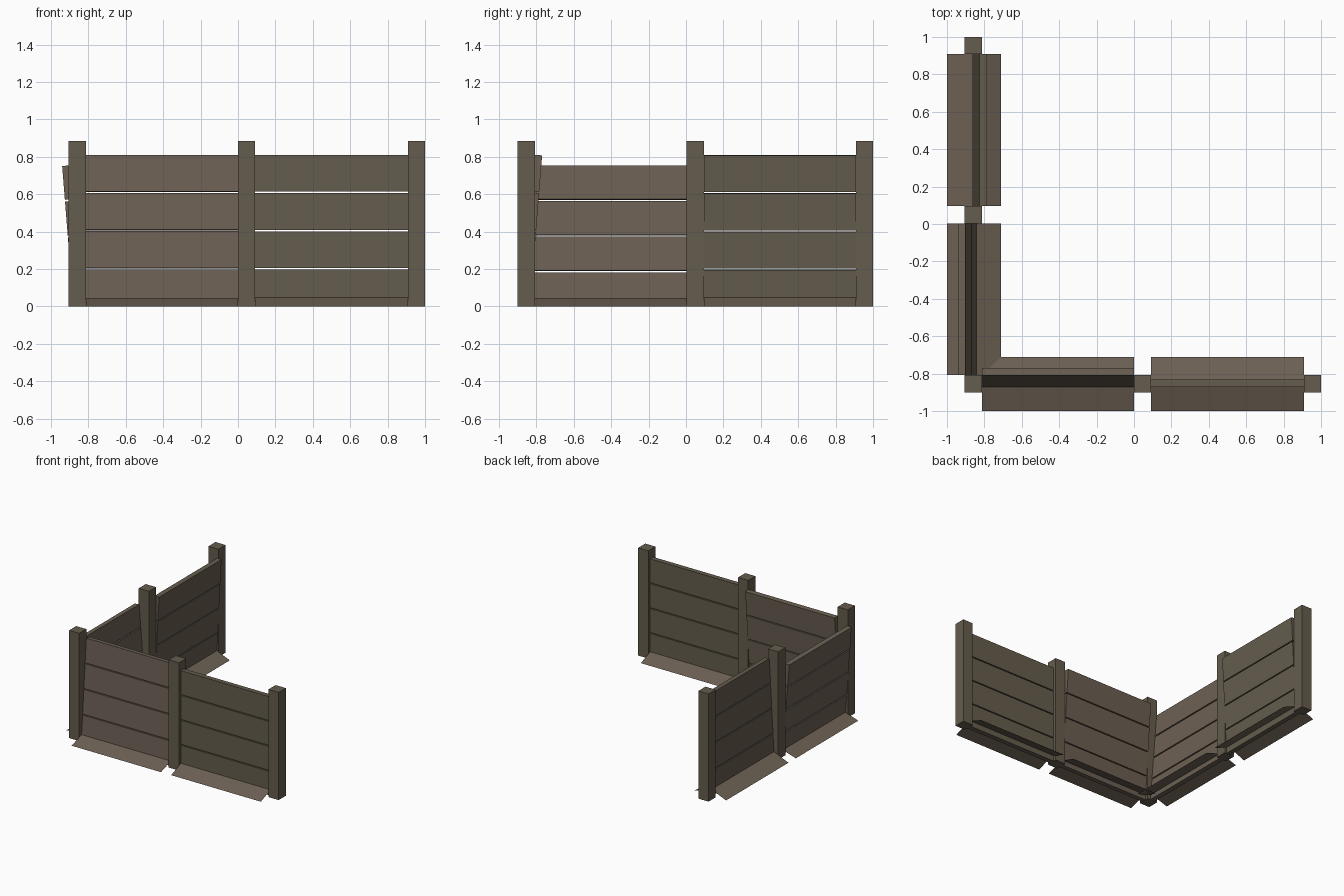
import bpy, math

if "Cube" in bpy.data.objects:
    bpy.data.objects.remove(bpy.data.objects["Cube"])


def material(name, rgb):
    m = bpy.data.materials.new(name)
    lin = [((c / 255 + 0.055) / 1.055) ** 2.4 for c in rgb]
    m.diffuse_color = (*lin, 1)
    m.use_nodes = True
    m.node_tree.nodes["Principled BSDF"].inputs["Base Color"].default_value = m.diffuse_color
    return m


OLIVE = material("olive brown wood", (101, 92, 77))
BROWN = material("warm brown wood", (108, 96, 83))

BOX_FACES = [(0, 2, 3, 1), (4, 5, 7, 6), (0, 1, 5, 4),
             (2, 6, 7, 3), (0, 4, 6, 2), (1, 3, 7, 5)]


def add_mesh(name, verts, faces, mat):
    me = bpy.data.meshes.new(name)
    me.from_pydata(verts, [], faces)
    me.materials.append(mat)
    ob = bpy.data.objects.new(name, me)
    bpy.context.collection.objects.link(ob)
    return ob


def place(axis, s, t, z):
    # s runs along the fence, t runs across it
    return (s, t, z) if axis == "x" else (t, s, z)


def box(name, axis, s, t, z, mat, pivot=0.0, lean=0.0):
    # box in fence coordinates, leaned about the ground line at t = pivot
    ca, sa = math.cos(lean), math.sin(lean)
    verts = []
    for zz in z:
        for tt in t:
            for ss in s:
                verts.append(place(axis, ss, pivot + tt * ca + zz * sa,
                                   max(0, -tt * sa + zz * ca)))
    faces = BOX_FACES if axis == "x" else [f[::-1] for f in BOX_FACES]
    return add_mesh(name, verts, faces, mat)


def panel(name, axis, s, pivot, lean, height, mat, gap=0.008):
    # four stacked planks
    pitch = (height + gap) / 4
    for i in range(4):
        box(f"{name}_plank_{i + 1}", axis, s, (-0.02, 0.02),
            (i * pitch, (i + 1) * pitch - gap), mat, pivot, math.atan(lean))


def skirt(name, axis, s, peak):
    # two thin sloping boards banked against the foot of a panel
    mid, half = -0.855, 0.145
    for label, side in (("outer", -1), ("inner", 1)):
        verts = [place(axis, s[0], mid + side * half, 0),
                 place(axis, s[1], mid + side * half, 0),
                 place(axis, s[1], mid, peak),
                 place(axis, s[0], mid, peak)]
        up = (axis == "x") == (side < 0)
        add_mesh(f"{name}_{label}_skirt", verts,
                 [(0, 1, 2, 3) if up else (3, 2, 1, 0)], BROWN)


# Posts along both arms of the corner
for i, (x, y) in enumerate([(-0.905, -0.9), (0.0, -0.9), (0.908, -0.9),
                            (-0.905, 0.003), (-0.905, 0.908)]):
    box(f"post_{i + 1}", "x", (x, x + 0.092), (y, y + 0.092), (0, 0.885), OLIVE)

# Panels and their ground boards
SECTIONS = [
    ("front_left", "x", (-0.812, 0.0), -0.854, 0.08, 0.812, BROWN, 0.008, 0.047),
    ("front_right", "x", (0.092, 0.908), -0.852, 0.0, 0.81, OLIVE, 0.008, 0.055),
    ("side_near", "y", (-0.808, 0.003), -0.860, -0.08, 0.755, BROWN, 0.010, 0.047),
    ("side_far", "y", (0.097, 0.908), -0.850, 0.055, 0.81, OLIVE, 0.008, 0.06),
]
for name, axis, s, pivot, lean, height, mat, gap, peak in SECTIONS:
    panel(name, axis, s, pivot, lean, height, mat, gap)
    skirt(name, axis, s, peak)
